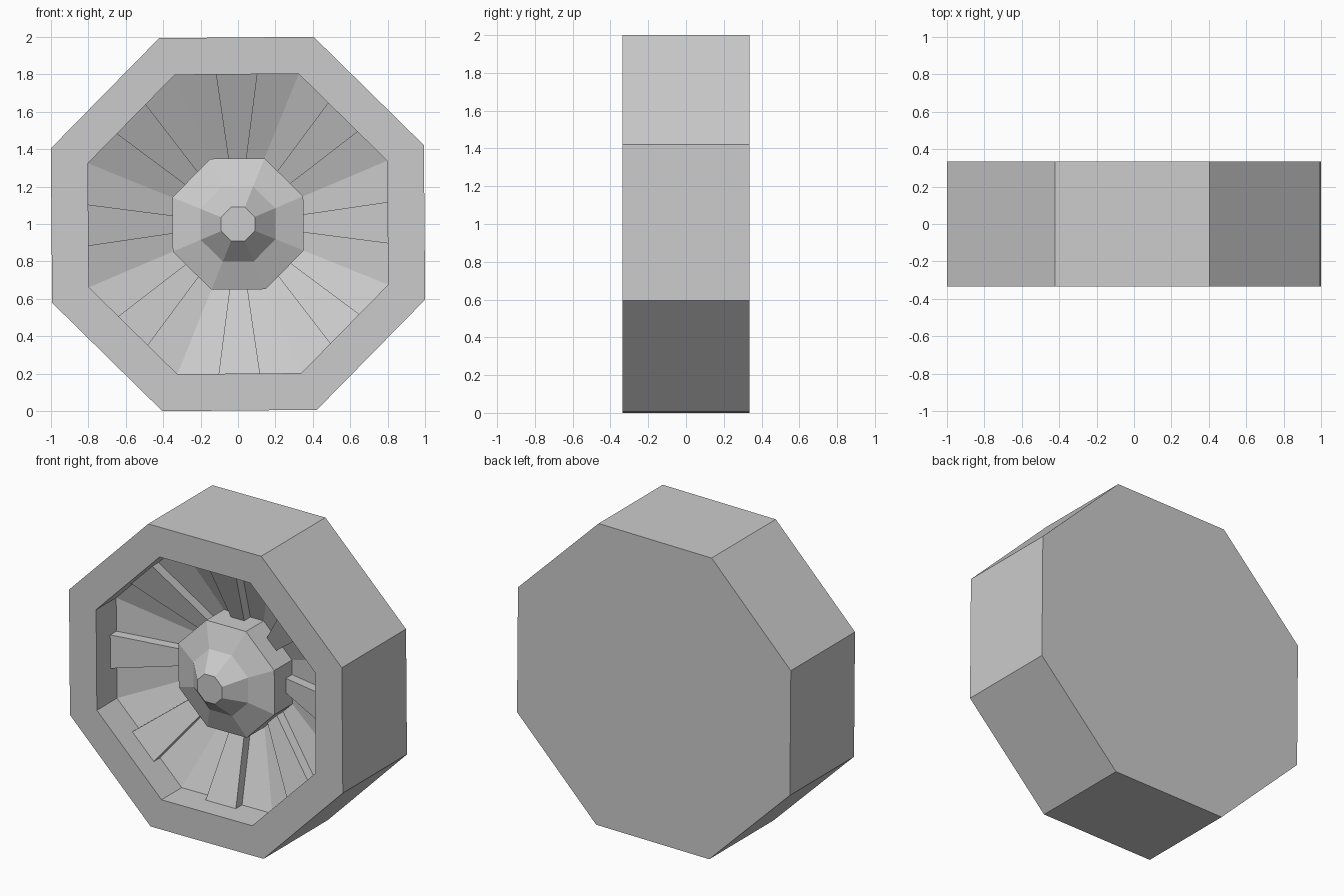
import bpy, bmesh, math

if "Cube" in bpy.data.objects:
    bpy.data.objects.remove(bpy.data.objects["Cube"])

SIDES = 8
TURN = math.radians(0.5)      # slight roll of the whole wheel
STEP = 2 * math.pi / SIDES
CENTRE_Z = 1.0
RIM = 0.9972                  # apothem that gives a 2 unit overall width


def place(radial, tangent, y, side):
    """Point at a distance along and across the facing direction of one side."""
    a = side * STEP + TURN
    return (radial * math.cos(a) - tangent * math.sin(a), y,
            CENTRE_Z + radial * math.sin(a) + tangent * math.cos(a))


def finish(bm, name):
    bmesh.ops.recalc_face_normals(bm, faces=bm.faces)
    mesh = bpy.data.meshes.new(name)
    bm.to_mesh(mesh)
    bm.free()
    obj = bpy.data.objects.new(name, mesh)
    bpy.context.collection.objects.link(obj)
    return obj


def lathe(name, profile):
    """Eight-sided closed solid from (apothem, y) points, capped at both ends."""
    bm = bmesh.new()
    half = math.tan(STEP / 2)
    rings = [[bm.verts.new(place(r, r * half, y, s)) for s in range(SIDES)]
             for r, y in profile]
    for a, b in zip(rings, rings[1:]):
        for i in range(SIDES):
            j = (i + 1) % SIDES
            bm.faces.new((a[i], a[j], b[j], b[i]))
    bm.faces.new(rings[0])
    bm.faces.new(rings[-1])
    return finish(bm, name)


# Tyre block with a closed back, front rim and sloping dish
lathe("wheel_body", [(RIM, 0.335), (RIM, -0.335), (0.8, -0.335),
                     (0.8, -0.125), (0.35, 0.065)])

# Stepped hub cap
lathe("hub", [(0.35, 0.065), (0.35, -0.12), (0.2, -0.18), (0.09, -0.295)])

# Raised spokes: the middle third of each dish panel
bm = bmesh.new()
third = math.tan(STEP / 2) / 3
for s in range(SIDES):
    low, high = [], []
    for r, y, sign in ((0.8, -0.125, -1), (0.8, -0.125, 1),
                       (0.35, 0.065, 1), (0.35, 0.065, -1)):
        low.append(bm.verts.new(place(r, sign * r * third, y, s)))
        high.append(bm.verts.new(place(r, sign * r * third, y - 0.065, s)))
    bm.faces.new(high)
    bm.faces.new(low)
    for i in range(4):
        j = (i + 1) % 4
        bm.faces.new((low[i], low[j], high[j], high[i]))
finish(bm, "spokes")
